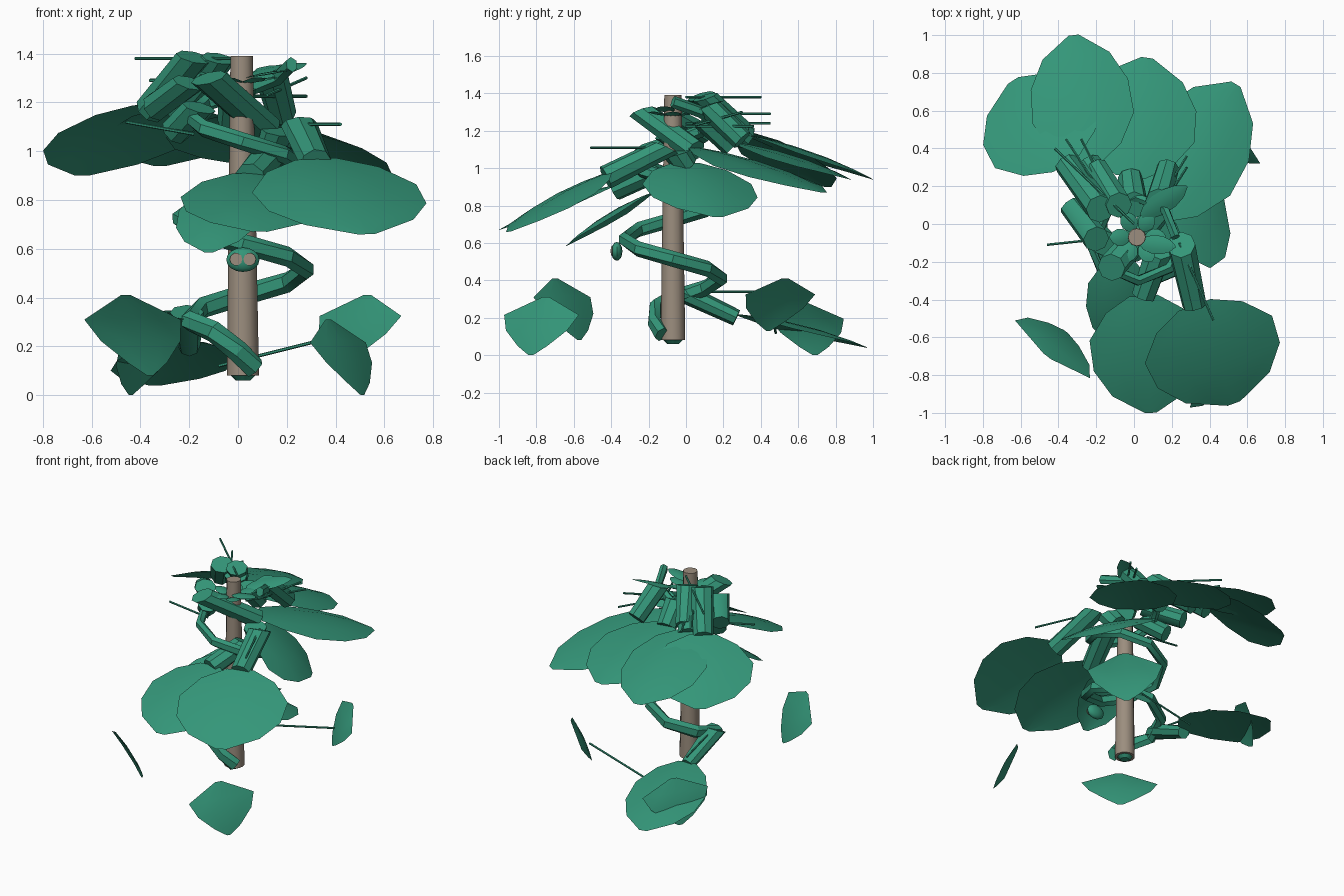
import bpy, bmesh, math
from mathutils import Vector, Quaternion

if "Cube" in bpy.data.objects:
    bpy.data.objects.remove(bpy.data.objects["Cube"])


def material(name, rgb):
    m = bpy.data.materials.new(name)
    m.diffuse_color = (*rgb, 1)
    m.use_nodes = True
    m.node_tree.nodes["Principled BSDF"].inputs["Base Color"].default_value = m.diffuse_color
    return m


GREEN = material("leaf green", (0.034, 0.305, 0.19))
BROWN = material("bark brown", (0.33, 0.27, 0.21))
UP = Vector((0, 0, 1))
CX, CY = 0.02, -0.07          # pole axis


def finish(name, bm, mat, smooth=40):
    me = bpy.data.meshes.new(name)
    bm.normal_update()
    bm.to_mesh(me)
    bm.free()
    ob = bpy.data.objects.new(name, me)
    bpy.context.collection.objects.link(ob)
    me.materials.append(mat)
    bpy.ops.object.select_all(action='DESELECT')
    ob.select_set(True)
    bpy.context.view_layer.objects.active = ob
    bpy.ops.object.shade_smooth_by_angle(angle=math.radians(smooth))
    return ob


def loft(name, rings, mat, smooth=40):
    """Skin a list of equal-sized rings and cap both ends."""
    bm = bmesh.new()
    vs = [[bm.verts.new(p) for p in r] for r in rings]
    n = len(vs[0])
    for r0, r1 in zip(vs, vs[1:]):
        for i in range(n):
            bm.faces.new((r0[i], r0[(i + 1) % n], r1[(i + 1) % n], r1[i]))
    bm.faces.new(vs[0])
    bm.faces.new(vs[-1])
    bmesh.ops.recalc_face_normals(bm, faces=bm.faces[:])
    return finish(name, bm, mat, smooth)


def ring(c, r, axis=UP, n=8):
    q = UP.rotation_difference(axis)
    return [Vector(c) + q @ Vector((r * math.cos(2 * math.pi * i / n),
                                    r * math.sin(2 * math.pi * i / n), 0)) for i in range(n)]


def cup(name, a, b, r0=0.075, r1=0.065):
    """Leaf stalk: nearly level mouth at a, running down to b."""
    a, b = Vector(a), Vector(b)
    ax = (a - b).normalized()
    return loft(name, [ring(a, r0, (UP * 1.5 + ax).normalized()), ring(b, r1, ax)], GREEN)


def stick(name, a, b, r=0.007):
    a, b = Vector(a), Vector(b)
    ax = (b - a).normalized()
    return loft(name, [ring(a, r, ax, 6), ring(b, r, ax, 6)], GREEN)


# half-width of a blade along its length: big leaves, and shield-shaped low leaves
BLADE = [(0, .25), (.13, .68), (.36, 1), (.62, .96), (.84, .66), (1, .1)]
SHIELD = [(0, .1), (.3, 1), (.58, .82), (.85, .4), (1, .06)]


def leaf(name, base, tip, width, roll=0, arch=0.03, cupping=0.04, outline=BLADE):
    base, tip = Vector(base), Vector(tip)
    axis = tip - base
    side = Quaternion(axis.normalized(), math.radians(roll)) @ axis.cross(UP).normalized()
    nrm = side.cross(axis).normalized()
    bm = bmesh.new()
    rows = []
    for t, w in outline:
        rows.append([bm.verts.new(base + axis * t + side * s * w * width / 2
                     + nrm * (arch * 4 * t * (1 - t) - cupping * (s * w) ** 2))
                     for s in (-1, -.5, 0, .5, 1)])
    for r0, r1 in zip(rows, rows[1:]):
        for i in range(4):
            bm.faces.new((r0[i], r0[i + 1], r1[i + 1], r1[i]))
    return finish(name, bm, GREEN, 60)


# support pole
loft("pole", [ring((CX, CY, 0.08), 0.066, n=12), ring((CX - .005, CY, 1.39), 0.046, n=12)], BROWN)
loft("root_tip", [ring((CX, CY, 0.06), 0.03), ring((CX, CY, 0.085), 0.055)], GREEN)

# vine winding round the pole
path = [Vector((0.07, -0.13, 0.11)), Vector((0.0, -0.17, 0.18)), Vector((-0.1, -0.16, 0.26))]
for k in range(21):
    ang = math.pi - k * math.pi / 4
    rad = 0.22 + 0.04 * min(k / 2, 1) - 0.06 * max(0, (k - 8) / 12)
    path.append(Vector((CX + rad * math.cos(ang), CY + rad * math.sin(ang), 0.305 + 0.0525 * k)))
rings = []
for i, p in enumerate(path):
    d = (path[min(i + 1, len(path) - 1)] - path[max(i - 1, 0)]).normalized()
    out = d.cross(UP).normalized()
    top = out.cross(d)
    r = 0.046 - 0.014 * i / len(path)
    rings.append([p + r * (math.cos(j * math.pi / 3) * top + .8 * math.sin(j * math.pi / 3) * out)
                  for j in range(6)])
loft("vine", rings, GREEN, 30)

# upper leaves: stalk mouth, blade base, blade tip, width, roll
UPPER = {
    "front_right": ((.25, -.11, 1.11), (.32, -.43, .95), (.53, -.95, .66), .72, 3),
    "front": ((.14, -.12, 1.0), (.05, -.38, .89), (.09, -1.0, .67), .60, 0),
    "front_left": (None, (-.05, -.18, .85), (-.12, -.64, .585), .34, 0),
    "right": ((.17, -.05, 1.08), (.14, .0, 1.01), (.46, .17, .74), .66, 0),
    "back_right": ((-.12, -.23, 1.3), (.12, .05, 1.09), (.54, .74, .87), .56, 0),
    "back": ((.0, .1, 1.26), (-.02, .25, 1.12), (.07, .88, .94), .62, 0),
    "back_left": ((-.1, .12, 1.32), (-.24, .32, 1.16), (-.32, 1.0, .94), .54, 0),
    "left": ((-.18, .08, 1.385), (-.36, .32, 1.17), (-.64, .76, .9), .66, 0),
}
for name, (mouth, base, tip, width, roll) in UPPER.items():
    if mouth:
        cup(name + "_stalk", mouth, base)
    leaf(name + "_leaf", Vector(base) + Vector((0, 0, .02)), tip, width, roll)

# extra short stalks crowding the crown
for i, (a, b) in enumerate([((-.16, -.1, 1.18), (-.26, .02, 1.08)), ((-.2, -.08, 1.28), (-.34, .1, 1.18)),
                            ((-.08, .1, 1.38), (-.2, .3, 1.2)), ((.13, .12, 1.33), (.18, .3, 1.15))]):
    cup(f"crown_stalk_{i}", a, b, .07, .06)

# thin aerial shoots
for i, (a, b) in enumerate([((.24, -.1, 1.11), (.42, -.51, 1.11)), ((-.18, -.08, 1.07), (-.46, -.11, 1.12)),
                            ((.06, 0, 1.225), (.28, .36, 1.225)), ((0, 0, 1.38), (-.42, .4, 1.38)),
                            ((-.1, .05, 1.29), (-.36, .45, 1.29)), ((-.05, 0, 1.24), (-.28, .45, 1.24)),
                            ((.12, .05, 1.23), (.28, .3, 1.3)), ((-.2, 0, .34), (-.3, .42, .34)),
                            ((.44, .45, .25), (-.08, .48, .12))]):
    stick(f"shoot_{i}", a, b)

# young leaves at the top
leaf("young_leaf_a", (.04, .04, 1.3), (.28, .2, 1.36), .12, 15, .01, .01)
leaf("young_leaf_b", (.03, -.1, 1.3), (.22, -.12, 1.33), .1, 0, .01, .01)
for i in range(6):
    c, s = math.cos(i * math.pi / 3), math.sin(i * math.pi / 3)
    leaf(f"bud_leaf_{i}", (CX + .04 * c, CY + .04 * s, 1.28), (CX + .15 * c, CY + .15 * s, 1.3),
         .09, 0, .01, .01)

# low stalk with its leaf
cup("low_stalk", (-.21, -.03, .34), (-.2, .27, .2), .07, .045)
leaf("low_back_leaf", (-.2, .27, .22), (-.34, .97, .04), .5, 0)

# steep shield-shaped leaves near the ground
for name, base, tip, width in [("loose_left_leaf", (-.46, -.70, .41), (-.36, -.57, .08), .5),
                               ("loose_right_leaf", (.37, -.75, .31), (.51, -.83, 0), .46),
                               ("low_back_left_leaf", (-.34, .63, .28), (-.44, .69, 0), .46),
                               ("low_back_right_leaf", (.53, .53, .41), (.43, .44, .13), .5)]:
    leaf(name, base, tip, width, 0, .02, .02, SHIELD)

# round flower bud with two ringed spots
bm = bmesh.new()
bmesh.ops.create_uvsphere(bm, u_segments=12, v_segments=8, radius=1)
for v in bm.verts:
    v.co = Vector((CX + .068 * v.co.x, -.37 + .03 * v.co.y, .555 + .05 * v.co.z))
finish("flower_bud", bm, GREEN)
for n, x in (("left", -.008), ("right", .048)):
    for part, r, y in (("spot", .026, -.400), ("centre", .012, -.403)):
        loft(f"{n}_{part}", [ring((x, y + .008, .557), r, Vector((0, -1, 0)), 10),
                             ring((x, y, .557), r, Vector((0, -1, 0)), 10)], BROWN)
